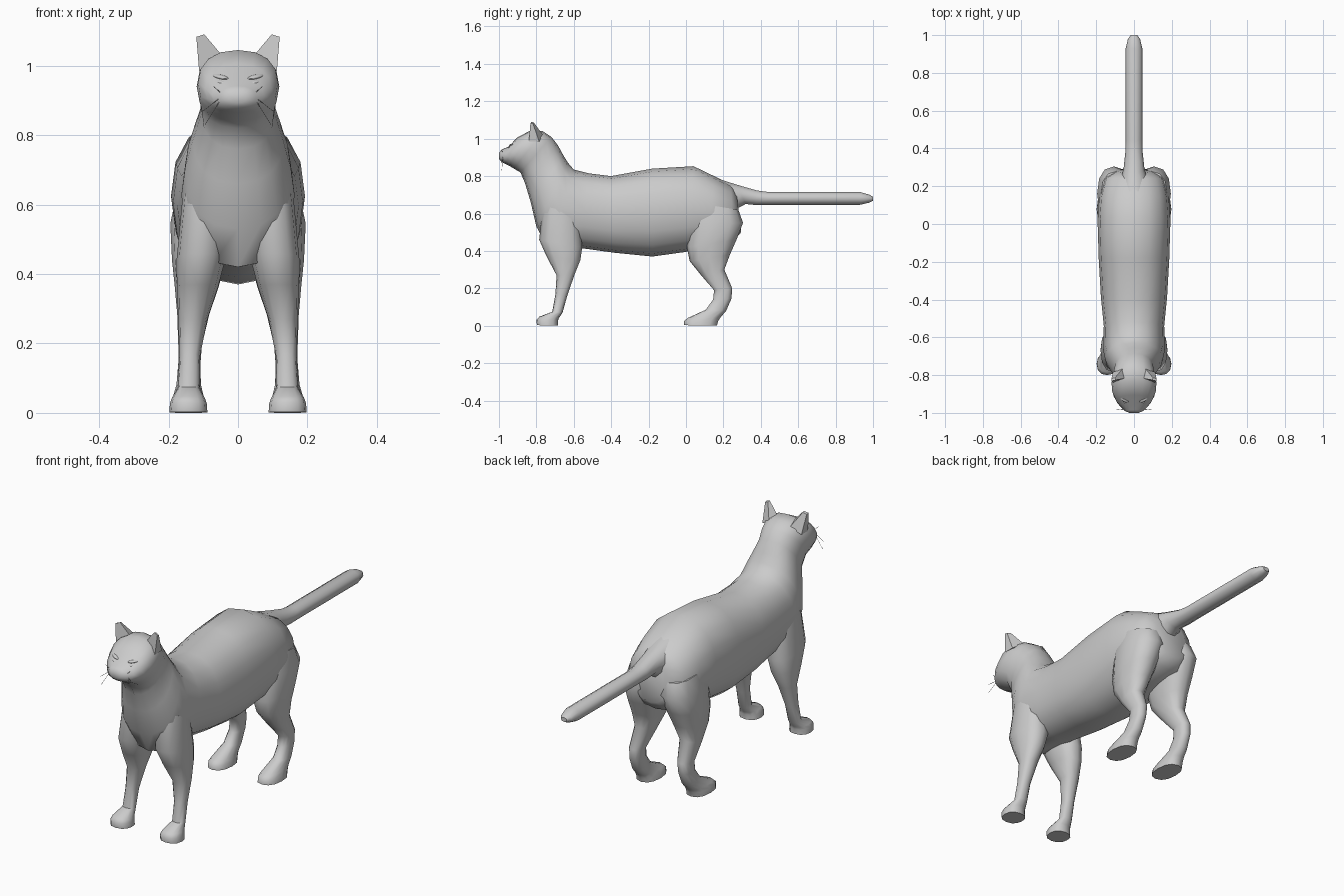
import bpy, bmesh, math
from mathutils import Vector


def spow(v, e):
    return math.copysign(abs(v) ** e, v)


def finish(name, bm, mirror=False):
    bmesh.ops.recalc_face_normals(bm, faces=bm.faces)
    me = bpy.data.meshes.new(name)
    bm.to_mesh(me)
    bm.free()
    ob = bpy.data.objects.new(name, me)
    bpy.context.collection.objects.link(ob)
    bpy.context.view_layer.objects.active = ob
    ob.select_set(True)
    bpy.ops.object.shade_smooth_by_angle(angle=math.radians(50))
    ob.select_set(False)
    if mirror:
        m = ob.modifiers.new("Mirror", 'MIRROR')
        m.use_bisect_axis[0] = False
        m.use_mirror_merge = False
    return ob


def loft(name, rings, sides=12, e=0.9, mirror=False):
    """Each ring: (y, z) of one end, (y, z) of the other, x centre, half width."""
    bm = bmesh.new()
    loops = []
    for ay, az, by, bz, cx, w in rings:
        mid = Vector((cx, (ay + by) / 2, (az + bz) / 2))
        half = Vector((0, (ay - by) / 2, (az - bz) / 2))
        loop = []
        for i in range(sides):
            t = math.tau * i / sides
            p = mid + half * spow(math.sin(t), e)
            p.x += w * spow(math.cos(t), e)
            loop.append(bm.verts.new(p))
        loops.append(loop)
    for a, b in zip(loops, loops[1:]):
        for i in range(sides):
            j = (i + 1) % sides
            bm.faces.new((a[i], a[j], b[j], b[i]))
    bm.faces.new(loops[0])
    bm.faces.new(loops[-1])
    return finish(name, bm, mirror)


# torso, neck and head in one skin, rump to nose
torso = [
    (.27, .71, .295, .50, .09), (.24, .755, .25, .45, .155),
    (.15, .80, .12, .42, .185), (.04, .853, 0, .395, .193),
    (-.18, .84, -.18, .37, .187), (-.40, .80, -.38, .39, .175),
    (-.52, .815, -.56, .415, .16), (-.60, .835, -.74, .42, .163),
    (-.63, .87, -.80, .53, .153)]
head = [
    (-.63, .87, -.80, .53, .153),
    (-.655, .91, -.83, .66, .13), (-.685, .965, -.86, .76, .105),
    (-.72, 1.01, -.885, .82, .112), (-.765, 1.04, -.92, .84, .119),
    (-.83, 1.045, -.945, .855, .115), (-.905, 1.005, -.965, .865, .095),
    (-.945, .96, -.98, .872, .074), (-.985, .942, -.992, .882, .05),
    (-1.0, .925, -1.0, .893, .026)]
loft("body_and_head", [r[:4] + (0, r[4]) for r in torso + head[1:]], 16, 0.88)

# tail
loft("tail", [
    (.17, .79, .27, .62, 0, .075), (.27, .757, .32, .648, 0, .055),
    (.38, .725, .38, .643, 0, .046), (.44, .717, .44, .645, 0, .044),
    (.93, .717, .93, .645, 0, .044), (.98, .702, .98, .657, 0, .032),
    (1.0, .69, 1.0, .668, 0, .017)], 10, 1.0)

# front legs
loft("front_legs", [
    (-.765, .64, -.57, .60, .09, .07), (-.785, .46, -.555, .42, .107, .07),
    (-.745, .37, -.565, .35, .117, .059), (-.692, .27, -.597, .27, .13, .042),
    (-.698, .17, -.635, .16, .139, .03), (-.715, .075, -.66, .07, .142, .031),
    (-.785, .048, -.68, .04, .143, .047), (-.80, .03, -.685, .025, .143, .053),
    (-.797, .003, -.685, 0, .143, .055)], 12, 0.85, True)

# hind legs
loft("hind_legs", [
    (.03, .66, .28, .62, .09, .085), (.015, .54, .305, .55, .105, .09),
    (.005, .42, .27, .46, .112, .078), (.02, .345, .235, .38, .119, .063),
    (.085, .265, .205, .30, .129, .046), (.15, .19, .247, .20, .138, .034),
    (.145, .14, .243, .145, .14, .032), (.105, .085, .215, .08, .142, .035),
    (.01, .042, .185, .045, .143, .045), (-.01, .025, .172, .025, .143, .052),
    (-.01, .003, .165, 0, .143, .055)], 12, 0.85, True)

# ears: tapered wedges with a narrow slanted tip
bm = bmesh.new()
base = [(.038, -.815, 1.02), (.112, -.84, .985), (.112, -.785, .985), (.06, -.765, 1.02)]
tip = [(.097, -.826, 1.09), (.12, -.832, 1.083), (.119, -.818, 1.08), (.1, -.814, 1.087)]
lo, hi = ([bm.verts.new(p) for p in ring] for ring in (base, tip))
for i in range(4):
    j = (i + 1) % 4
    bm.faces.new((lo[i], lo[j], hi[j], hi[i]))
bm.faces.new(lo)
bm.faces.new(hi)
finish("ears", bm, True)


def blob(name, pos, size, rot, mirror=True):
    bm = bmesh.new()
    bmesh.ops.create_uvsphere(bm, u_segments=12, v_segments=8, radius=1)
    bmesh.ops.scale(bm, vec=size, verts=bm.verts)
    from mathutils import Euler
    bmesh.ops.rotate(bm, matrix=Euler(rot).to_matrix(), verts=bm.verts)
    bmesh.ops.translate(bm, vec=pos, verts=bm.verts)
    finish(name, bm, mirror)


# brows, half-closed eyes and muzzle pads
blob("brows", (.05, -.928, .967), (.027, .014, .007), (0, -.2, .5))
blob("eyes", (.048, -.938, .951), (.02, .012, .007), (0, -.2, .5))
blob("muzzle_pads", (.03, -.968, .912), (.034, .026, .024), (0, 0, .4))

# whiskers
cu = bpy.data.curves.new("whiskers", 'CURVE')
cu.dimensions = '3D'
cu.bevel_depth = .0008
cu.bevel_resolution = 0
for side in (-1, 1):
    for ex, ez in ((.095, .83), (.1, .87), (.07, .94)):
        sp = cu.splines.new('POLY')
        sp.points.add(1)
        sp.points[0].co = (side * .042, -.978, .915, 1)
        sp.points[1].co = (side * ex, -.985, ez, 1)
bpy.context.collection.objects.link(bpy.data.objects.new("whiskers", cu))
